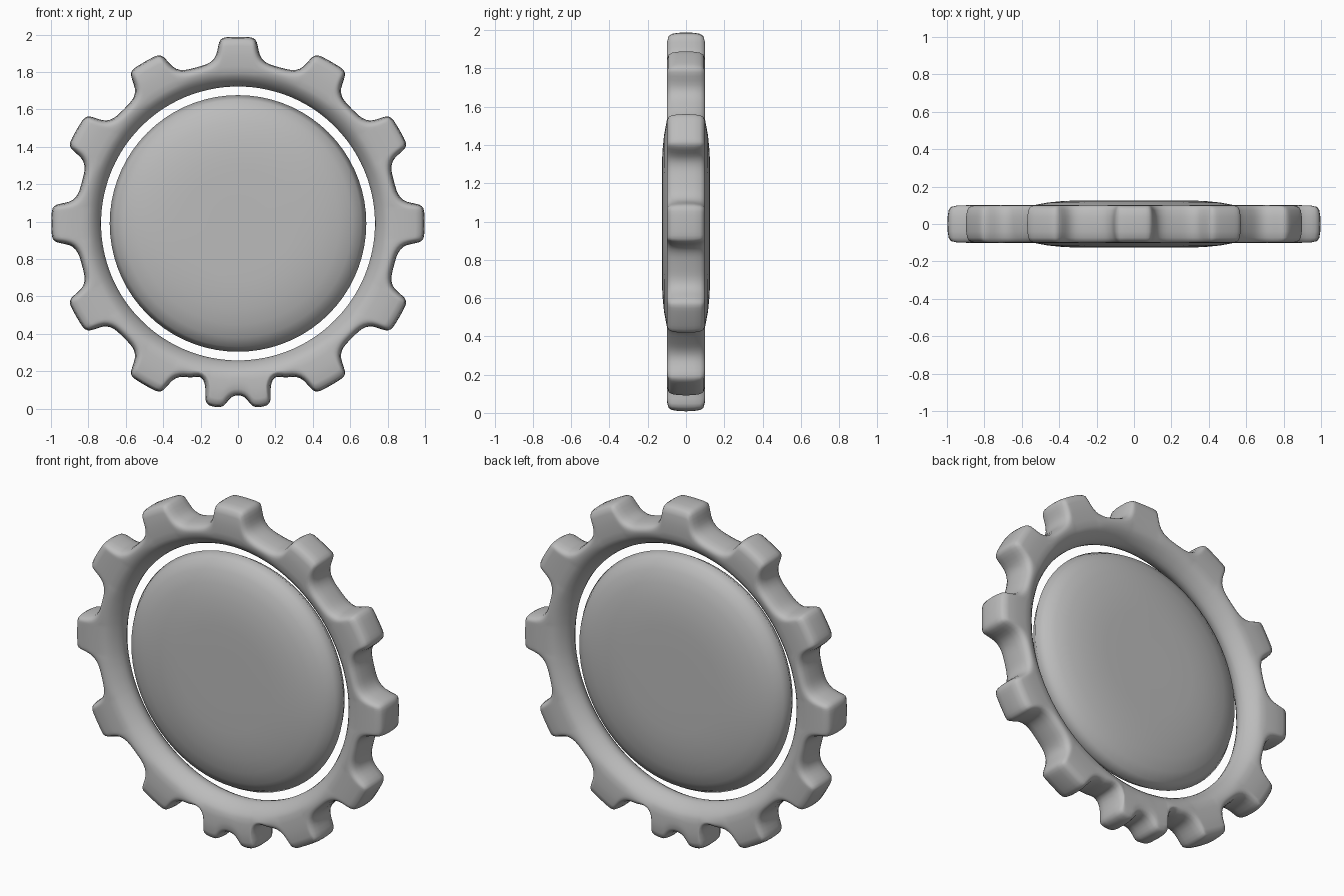
import bpy, bmesh, math
from mathutils import Vector

if "Cube" in bpy.data.objects:
    bpy.data.objects.remove(bpy.data.objects["Cube"])

CENTRE = 0.99

grey = bpy.data.materials.new("plain grey")
grey.use_nodes = True
colour = (0.5, 0.5, 0.5, 1)
grey.diffuse_color = colour
grey.node_tree.nodes["Principled BSDF"].inputs["Base Color"].default_value = colour


def loft(name, loops, levels, closed):
    """Skin a list of equal-length vertex loops; cap the ends unless closed."""
    bm = bmesh.new()
    rows = [[bm.verts.new(p) for p in loop] for loop in loops]
    n = len(rows[0])
    pairs = list(zip(rows, rows[1:] + rows[:1]))
    for a, b in pairs if closed else pairs[:-1]:
        for i in range(n):
            j = (i + 1) % n
            bm.faces.new((a[i], a[j], b[j], b[i]))
    if not closed:
        for row in (rows[0], rows[-1]):
            bm.faces.new(row)
    bmesh.ops.recalc_face_normals(bm, faces=bm.faces)
    for f in bm.faces:
        f.smooth = True
    mesh = bpy.data.meshes.new(name)
    bm.to_mesh(mesh)
    bm.free()
    mesh.materials.append(grey)
    obj = bpy.data.objects.new(name, mesh)
    bpy.context.collection.objects.link(obj)
    obj.location.z = CENTRE
    if levels:
        mod = obj.modifiers.new("smooth", "SUBSURF")
        mod.levels = mod.render_levels = levels
    return obj


def polar(deg, r):
    a = math.radians(deg)
    return Vector((r * math.cos(a), 0, r * math.sin(a)))


# Half outlines of a normal tooth and of the split bottom tooth (degrees, radius)
TOOTH = [(0, 1.0), (2.5, 1.0), (4.8, 1.0), (6.1, 0.98), (6.9, 0.93),
         (8, 0.89), (10.5, 0.87), (13, 0.866)]
SPLIT = [(0, 0.92), (1.8, 0.925), (3.2, 0.95), (4.3, 0.985), (6.5, 0.992),
         (9.3, 0.99), (10.8, 0.965), (11.1, 0.9), (12.6, 0.85), (14.5, 0.845)]

polar_points = []
for k in range(12):
    half = SPLIT if k == 9 else TOOTH
    for d, r in [(-d, r) for d, r in half[:0:-1]] + half:
        polar_points.append((k * 30 + d, r))

outline = [polar(d, r) for d, r in polar_points]
count = len(outline)


def inset(amount):
    """Outline moved inwards along its own normals."""
    result = []
    for i, p in enumerate(outline):
        t = (outline[(i + 1) % count] - outline[i - 1]).normalized()
        result.append(p - Vector((t.z, 0, -t.x)) * amount)
    return result


def at_depth(points, y):
    return [Vector((p.x, y, p.z)) for p in points]


def circle(r):
    return [polar(d, r) for d, _ in polar_points]


# Toothed ring: cross-section runs from the inner edge over front, rim and back
front_half = [(circle(0.745), 0.045), (circle(0.785), 0.09), (circle(0.82), 0.101),
              (inset(0.03), 0.101), (inset(0.006), 0.085)]
loops = [at_depth(circle(0.726), 0)]
loops += [at_depth(p, -y) for p, y in front_half]
loops += [at_depth(outline, 0)]
loops += [at_depth(p, y) for p, y in reversed(front_half)]
loft("toothed_ring", loops, 1, True)

# Domed centre disc, flat in the middle and rounded towards its edge
dome = [(0.15, 0.126), (0.3, 0.126), (0.38, 0.123), (0.46, 0.115), (0.54, 0.1),
        (0.61, 0.077), (0.66, 0.045)]
profile = [(r, -y) for r, y in dome] + [(0.686, 0)] + [(r, y) for r, y in dome[::-1]]
disc_loops = [at_depth([polar(i * 5, r) for i in range(72)], y) for r, y in profile]
loft("centre_disc", disc_loops, 0, False)
